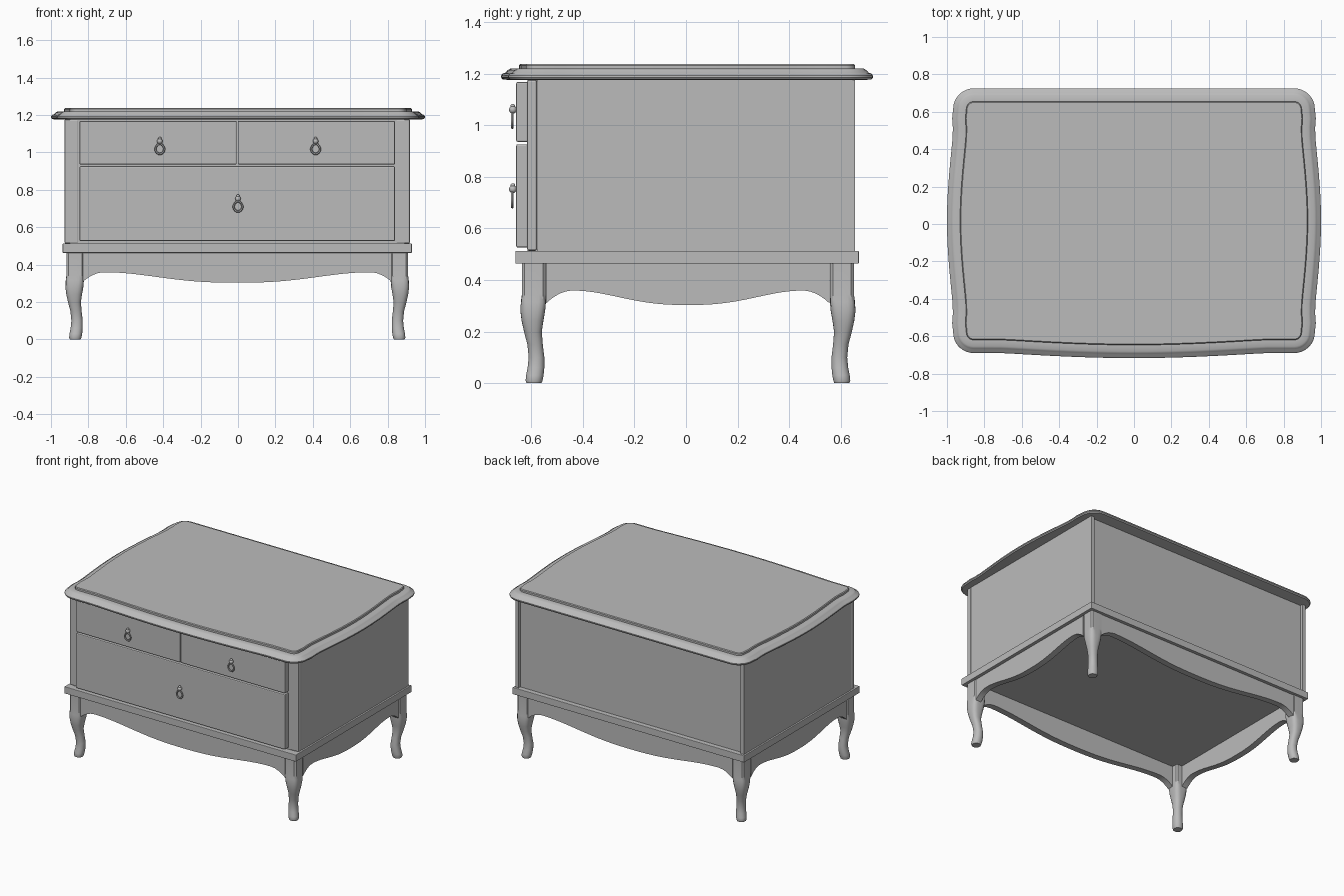
import bpy, bmesh, math
from mathutils import Matrix, Vector

old = bpy.data.objects.get("Cube")
if old:
    bpy.data.objects.remove(old, do_unlink=True)

GREY = (0.5, 0.5, 0.5, 1)
mat = bpy.data.materials.new("grey")
mat.use_nodes = True
mat.diffuse_color = GREY
mat.node_tree.nodes["Principled BSDF"].inputs["Base Color"].default_value = GREY

CX = -0.004                          # centre of the carcass
FRONT, BACK, HALF = -0.616, 0.655, 0.924
BASE, DECK, TOP = 0.463, 0.513, 1.176


def finish(name, bm, smooth=True):
    bmesh.ops.recalc_face_normals(bm, faces=bm.faces)
    mesh = bpy.data.meshes.new(name)
    bm.to_mesh(mesh)
    bm.free()
    mesh.materials.append(mat)
    obj = bpy.data.objects.new(name, mesh)
    bpy.context.collection.objects.link(obj)
    if smooth:
        bpy.ops.object.select_all(action='DESELECT')
        obj.select_set(True)
        bpy.context.view_layer.objects.active = obj
        bpy.ops.object.shade_smooth_by_angle(angle=math.radians(35))
    return obj


def box(name, x, y, z, bevel=0.0):
    """Box from (low, high) pairs."""
    bm = bmesh.new()
    size = [b - a for a, b in (x, y, z)]
    mid = [(a + b) / 2 for a, b in (x, y, z)]
    bmesh.ops.create_cube(bm, size=1, matrix=Matrix.Translation(mid) @ Matrix.Diagonal((*size, 1)))
    obj = finish(name, bm, False)
    if bevel:
        mod = obj.modifiers.new("soft_edges", 'BEVEL')
        mod.width, mod.segments = bevel, 2
    return obj


def loft(name, rings):
    """Skin closed rings of equal length and cap both ends."""
    bm = bmesh.new()
    rows = [[bm.verts.new(p) for p in ring] for ring in rings]
    n = len(rows[0])
    for a, b in zip(rows, rows[1:]):
        for i in range(n):
            bm.faces.new((a[i], a[(i + 1) % n], b[(i + 1) % n], b[i]))
    bm.faces.new(rows[0])
    bm.faces.new(rows[-1])
    return finish(name, bm)


# Table top: rounded rectangle with bowed sides and front
def top_outline():
    hx, y0, y1, r = 0.967, -0.69, 0.725, 0.11
    pts = []
    corners = [(hx - r, y1 - r), (-hx + r, y1 - r), (-hx + r, y0 + r), (hx - r, y0 + r)]
    for k, (cx, cy) in enumerate(corners):
        for s in range(9):
            a = math.radians(90 * k + 90 * s / 8)
            pts.append(Vector((cx + r * math.cos(a), cy + r * math.sin(a))))
        nx, ny = corners[(k + 1) % 4]
        a = math.radians(90 * k + 90)
        for s in range(1, 24):
            t = s / 24
            x = cx + (nx - cx) * t + r * math.cos(a)
            y = cy + (ny - cy) * t + r * math.sin(a)
            if k in (1, 3):
                x += math.copysign(0.04 * math.sin(math.pi * t) ** 1.5 - 0.007, x)
            if k == 2 and abs(x) < 0.7:
                y -= 0.027 * math.cos(math.pi * x / 1.4)
            pts.append(Vector((x, y)))
    return pts


outline = top_outline()
count = len(outline)
normals = []
for i in range(count):
    d = outline[(i + 1) % count] - outline[i - 1]
    normals.append(Vector((d.y, -d.x)).normalized())
edge_profile = [(0.03, 1.175), (0.006, 1.178), (0, 1.185), (0, 1.192), (0.006, 1.2),
                (0.018, 1.204), (0.025, 1.213), (0.036, 1.219), (0.07, 1.219),
                (0.07, 1.232), (0.075, 1.237)]
loft("table_top", [[(*(p - n * inset), z) for p, n in zip(outline, normals)]
                   for inset, z in edge_profile])

# Carcass: sides stand proud of the recessed back
box("cabinet_core", (CX - 0.895, CX + 0.895), (FRONT + 0.002, BACK - 0.02), (DECK, TOP))
for s, side in ((-1, "right"), (1, "left")):
    xs = sorted((CX + s * 0.895, CX + s * (HALF - 0.003)))
    box(side + "_side_panel", xs, (-0.578, BACK), (DECK, TOP))
    xs = sorted((CX + s * 0.848, CX + s * HALF))
    box(side + "_front_post", xs, (FRONT, -0.578), (DECK, TOP), 0.008)
box("base_moulding", (CX - 0.933, CX + 0.933), (-0.661, 0.67), (BASE, DECK), 0.003)

# Drawer fronts
DRAWER_Y = (-0.658, FRONT + 0.004)
box("upper_right_drawer", (CX - 0.843, CX - 0.003), DRAWER_Y, (0.935, 1.168), 0.006)
box("upper_left_drawer", (CX + 0.003, CX + 0.843), DRAWER_Y, (0.935, 1.168), 0.006)
box("lower_drawer", (CX - 0.843, CX + 0.843), DRAWER_Y, (0.526, 0.926), 0.006)


# Drop pulls: a knob on a stem with a pear shaped ring
def pull(name, x, z):
    bm = bmesh.new()
    turn = Matrix.Rotation(math.pi / 2, 4, 'X')
    bmesh.ops.create_cone(bm, cap_ends=True, segments=12, radius1=0.009, radius2=0.009,
                          depth=0.03, matrix=Matrix.Translation((x, -0.664, z)) @ turn)
    for dz, r in ((0, 0.015), (0.014, 0.009)):
        bmesh.ops.create_uvsphere(bm, u_segments=12, v_segments=8, radius=r,
                                  matrix=Matrix.Translation((x, -0.671, z + dz)))
    n, m = 20, 6
    grid = []
    for i in range(n):
        a = 2 * math.pi * i / n
        pinch = 1 - 0.25 * max(0, math.sin(a)) - 0.15 * max(0, -math.sin(a)) ** 3
        row = []
        for j in range(m):
            b = 2 * math.pi * j / m
            r = 0.024 + 0.0055 * math.cos(b)
            row.append(bm.verts.new((x + r * math.cos(a) * pinch, -0.673 + 0.0055 * math.sin(b),
                                     z - 0.041 + 1.15 * r * math.sin(a))))
        grid.append(row)
    for i in range(n):
        for j in range(m):
            p, q = grid[i], grid[(i + 1) % n]
            bm.faces.new((p[j], q[j], q[(j + 1) % m], p[(j + 1) % m]))
    finish(name, bm)


pull("upper_right_pull", -0.418, 1.06)
pull("upper_left_pull", 0.415, 1.06)
pull("lower_pull", 0, 0.752)

# Cabriole legs: (height, outer edge, inner edge, squareness)
leg_profile = [(BASE, 0, 0.093, 12), (0.345, 0, 0.093, 12), (0.315, -0.004, 0.093, 5),
               (0.28, -0.006, 0.09, 3.5), (0.24, -0.001, 0.083, 3), (0.2, 0.008, 0.077, 2.6),
               (0.15, 0.021, 0.081, 2.3), (0.1, 0.026, 0.087, 2.2), (0.06, 0.022, 0.087, 2.2),
               (0.03, 0.016, 0.084, 2.2), (0.01, 0.014, 0.08, 2.2), (0, 0.018, 0.076, 2.2)]


def leg(name, sx, sy, corner_y):
    rings = []
    for z, outer, inner, power in leg_profile:
        mid, half = (outer + inner) / 2, (inner - outer) / 2
        ring = []
        for i in range(24):
            a = 2 * math.pi * (i + 0.5) / 24
            c, s = math.cos(a), math.sin(a)
            k = half / (abs(c) ** power + abs(s) ** power) ** (1 / power)
            ring.append((CX + sx * (0.913 - mid) + k * c, corner_y - sy * mid + k * s, z))
        rings.append(ring)
    loft(name, rings)


for sx, side in ((-1, "right"), (1, "left")):
    leg("front_" + side + "_leg", sx, -1, -0.636)
    leg("back_" + side + "_leg", sx, 1, 0.651)


# Scalloped aprons: a shallow belly rising to a crest beside each leg
def apron(name, half, peak, place):
    low = []
    for i in range(-30, 31):
        u = half * i / 30
        if abs(u) < peak:
            z = 0.303 + 0.056 * (1 - math.cos(math.pi * abs(u / peak) ** 1.25)) / 2
        else:
            z = 0.359 - 0.05 * ((abs(u) - peak) / (half - peak)) ** 2
        low.append((u, z))
    ring = low + [(half, BASE), (-half, BASE)]
    loft(name, [[place(u, w, z) for u, z in ring] for w in (0, 0.045)])


apron("front_apron", 0.825, 0.71, lambda u, w, z: (CX + u, -0.632 + w, z))
apron("back_apron", 0.825, 0.71, lambda u, w, z: (CX + u, 0.647 - w, z))
apron("right_apron", 0.55, 0.445, lambda u, w, z: (CX - 0.909 + w, 0.007 + u, z))
apron("left_apron", 0.55, 0.445, lambda u, w, z: (CX + 0.909 - w, 0.007 + u, z))
